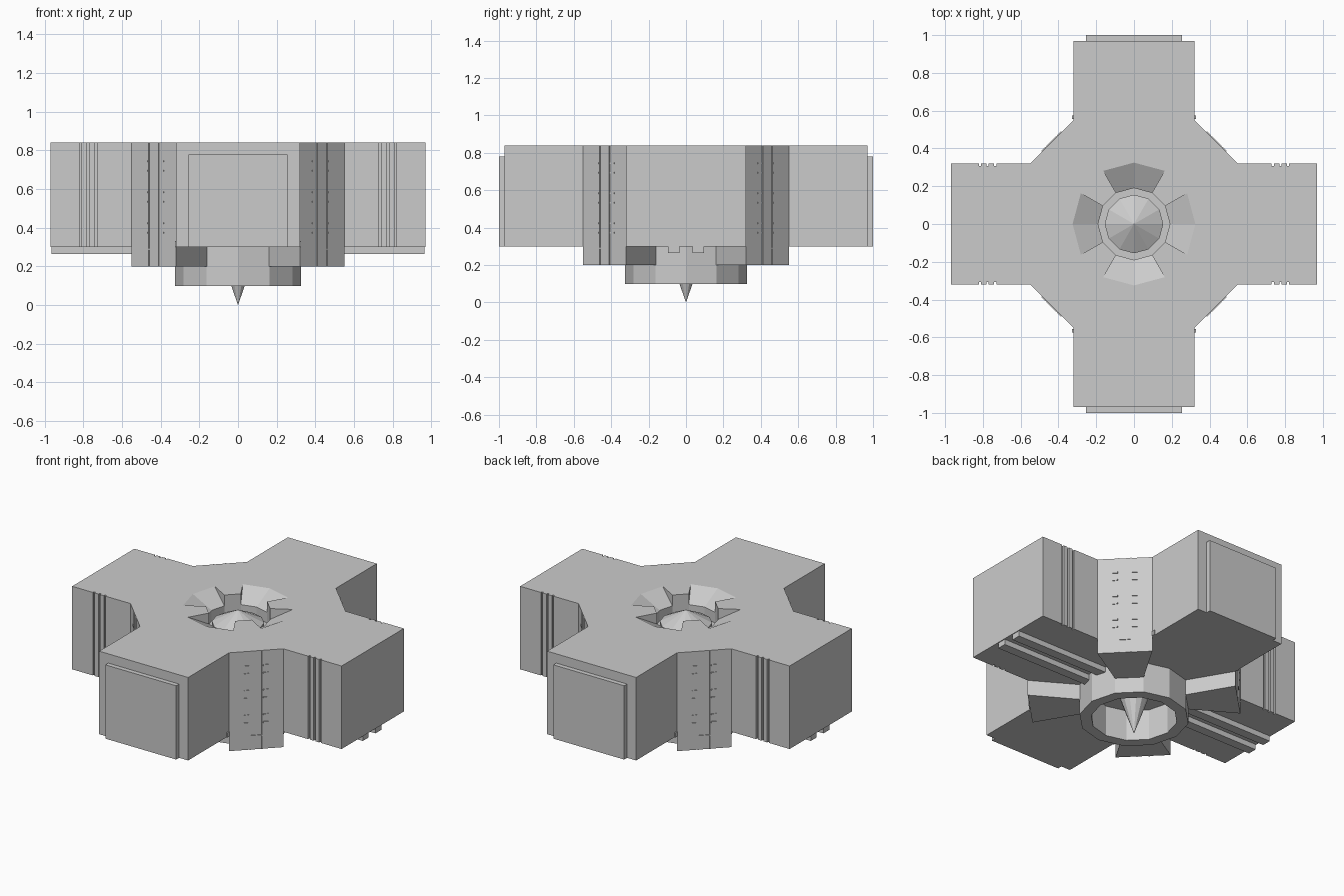
import bpy, bmesh
from math import cos, sin, pi, radians
from mathutils import Matrix, Vector

if "Cube" in bpy.data.objects:
    bpy.data.objects.remove(bpy.data.objects["Cube"])


def finish(name, bm):
    bmesh.ops.recalc_face_normals(bm, faces=bm.faces)
    me = bpy.data.meshes.new(name)
    bm.to_mesh(me)
    bm.free()
    ob = bpy.data.objects.new(name, me)
    bpy.context.collection.objects.link(ob)
    return ob


def add_prism(bm, pts, z0, z1):
    face = bm.faces.new([bm.verts.new((x, y, z0)) for x, y in pts])
    top = bmesh.ops.extrude_face_region(bm, geom=[face])["geom"]
    bmesh.ops.translate(bm, vec=(0, 0, z1 - z0),
                        verts=[v for v in top if isinstance(v, bmesh.types.BMVert)])


def prism(name, pts, z0, z1):
    bm = bmesh.new()
    add_prism(bm, pts, z0, z1)
    return finish(name, bm)


def box(name, x0, x1, y0, y1, z0, z1):
    return prism(name, [(x0, y0), (x1, y0), (x1, y1), (x0, y1)], z0, z1)


def lathe(name, profile, closed=False, n=12):
    # revolve (r, z) points as an n-sided solid
    bm = bmesh.new()
    rings = []
    for r, z in profile:
        if r == 0:
            rings.append([bm.verts.new((0, 0, z))] * n)
        else:
            rings.append([bm.verts.new((r * cos(2 * pi * i / n), r * sin(2 * pi * i / n), z))
                          for i in range(n)])
    pairs = list(zip(rings, rings[1:])) + ([(rings[-1], rings[0])] if closed else [])
    for a, b in pairs:
        for i in range(n):
            j = (i + 1) % n
            bm.faces.new(list(dict.fromkeys((a[i], a[j], b[j], b[i]))))
    return finish(name, bm)


def cut(target, cutter):
    mod = target.modifiers.new("cut", "BOOLEAN")
    mod.operation, mod.solver, mod.object = "DIFFERENCE", "EXACT", cutter
    cutter.hide_render = True
    cutter.hide_viewport = True


TOP, BASE, W, C, L = 0.84, 0.30, 0.32, 0.55, 0.97

# cross-shaped body, with fine vertical slots in the sides of the x arms
edge = [(C, W)]
for x in (0.735, 0.775, 0.815):
    edge += [(x - 0.006, W), (x - 0.006, W - 0.012), (x + 0.006, W - 0.012), (x + 0.006, W)]
edge += [(L, W)]
quarter = edge[::-1] + [(W, C), (W, L)]
outline = quarter + [(-x, y) for x, y in quarter[::-1]]
outline += [(-x, -y) for x, y in quarter] + [(x, -y) for x, y in quarter[::-1]]
body = prism("cross_body", outline, BASE, TOP)

# central well and the four sloped notches around it
cut(body, lathe("well_cutter", [(0, 0.70), (0.19, 0.70), (0.19, 0.95), (0, 0.95)]))
for k in range(4):
    bm = bmesh.new()
    for r, z in ((0.325, TOP), (0.325, 0.95), (0.10, 0.723), (0.10, 0.95)):
        for d in (-30, 0, 30):
            a = radians(d + 90 * k)
            bm.verts.new((r * cos(a), r * sin(a), z))
    bmesh.ops.convex_hull(bm, input=bm.verts[:])
    cut(body, finish(f"notch_cutter_{k}", bm))

# faceted cone standing in the well
lathe("well_cone", [(0, 0.69), (0.155, 0.69), (0.155, 0.745), (0, 0.825)])

# ring and pointed spike under the body
lathe("bottom_ring", [(0.325, 0.10), (0.325, BASE), (0.256, BASE), (0.256, 0.10)], closed=True)
lathe("bottom_spike", [(0, 0), (0.105, BASE), (0, BASE)])

for sx in (-1, 1):
    for sy in (-1, 1):
        # wedge strut from the ring to the chamfered corner
        prism("corner_strut", [(sx * x, sy * y) for x, y in
                               ((0.28, 0.16), (C, W), (W, C), (0.16, 0.28))], 0.20, BASE)
        # small nub at the root of the y arm
        box("corner_nub", sx * 0.315, sx * 0.327, sy * 0.555, sy * 0.575, BASE, 0.33)

        # ladder strip on the chamfer: two rails, cross brackets and a foot
        bm = bmesh.new()
        parts = [(s * 0.036, 0.006, 0.20, TOP) for s in (-1, 1)]
        parts += [(s * 0.058, 0.032, z + dz, z + dz + 0.008)
                  for s in (-1, 1) for z in (0.37, 0.53, 0.69) for dz in (0, 0.05)]
        parts += [(0, 0.07, 0.285, 0.293)]
        for u, w, z0, z1 in parts:
            add_prism(bm, [(-0.005, u - w / 2), (0.005, u - w / 2),
                           (0.005, u + w / 2), (-0.005, u + w / 2)], z0, z1)
        turn = Vector((sx, sy)).angle_signed(Vector((1, 0)))
        bm.transform(Matrix.Translation((sx * 0.435, sy * 0.435, 0)) @ Matrix.Rotation(turn, 4, "Z"))
        finish("corner_ladder", bm)

        # guide rails under the x arms
        box("under_rail", sx * 0.30, sx * 0.965, sy * 0.035, sy * 0.095, 0.265, BASE)

# raised panels on the ends of the y arms
for s in (-1, 1):
    box("end_panel", -0.255, 0.255, s * L, s * 1.0, BASE, 0.78)
